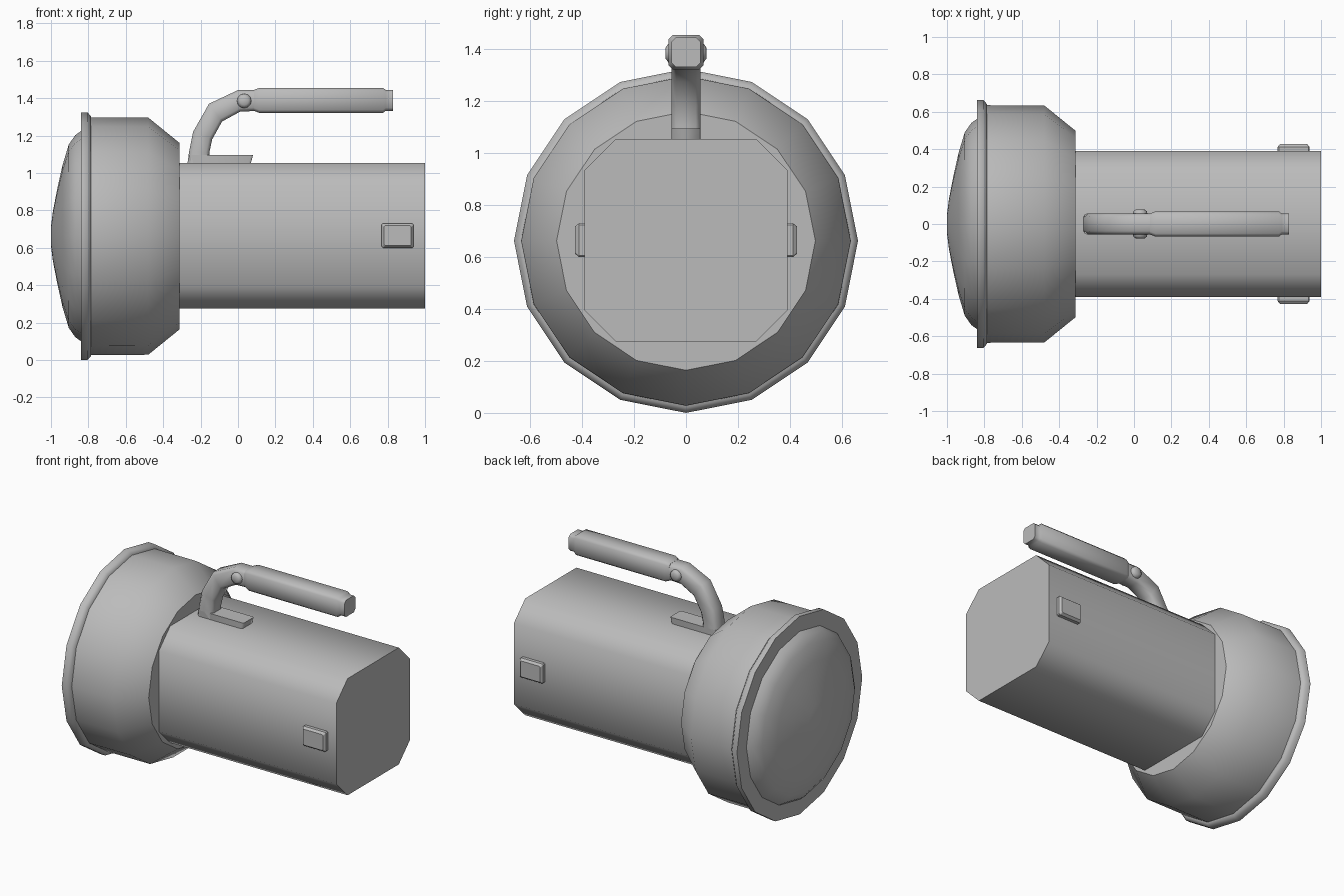
import bpy, bmesh, math
from mathutils import Vector

if "Cube" in bpy.data.objects:
    bpy.data.objects.remove(bpy.data.objects["Cube"])

grey = bpy.data.materials.new("mid_grey")
grey.use_nodes = True
colour = (0.5, 0.5, 0.5, 1)
grey.diffuse_color = colour
grey.node_tree.nodes["Principled BSDF"].inputs["Base Color"].default_value = colour

AXIS = 0.662   # height of the lamp axis


def loft(name, rings, angle=50):
    """Skin a closed tube through rings of equal vertex count."""
    bm = bmesh.new()
    loops = [[bm.verts.new(p) for p in ring] for ring in rings]
    n = len(loops[0])
    for a, b in zip(loops, loops[1:]):
        for i in range(n):
            j = (i + 1) % n
            bm.faces.new((a[i], a[j], b[j], b[i]))
    bm.faces.new(loops[0])
    bm.faces.new(loops[-1])
    bmesh.ops.recalc_face_normals(bm, faces=bm.faces)
    mesh = bpy.data.meshes.new(name)
    bm.to_mesh(mesh)
    bm.free()
    mesh.materials.append(grey)
    obj = bpy.data.objects.new(name, mesh)
    bpy.context.collection.objects.link(obj)
    bpy.ops.object.select_all(action="DESELECT")
    obj.select_set(True)
    bpy.context.view_layer.objects.active = obj
    bpy.ops.object.shade_smooth_by_angle(angle=math.radians(angle))
    return obj


def circle(x, r, sides=16):
    turn = [math.tau * i / sides for i in range(sides)]
    return [(x, r * math.sin(t), AXIS + r * math.cos(t)) for t in turn]


def lathe(name, profile):
    return loft(name, [circle(x, r) for x, r in profile])


def section(centre, u, v, hu, hv, cut):
    """Rectangle with cut corners in the plane of u and v."""
    c, u, v = Vector(centre), Vector(u), Vector(v)
    pts = [(hu, hv - cut), (hu - cut, hv), (cut - hu, hv), (-hu, hv - cut),
           (-hu, cut - hv), (cut - hu, -hv), (hu - cut, -hv), (hu, cut - hv)]
    return [c + u * a + v * b for a, b in pts]


Y, Z, X = (0, 1, 0), (0, 0, 1), (1, 0, 0)

# Lamp head, rim and lens
lathe("lamp_head", [(-0.80, 0.635), (-0.48, 0.634), (-0.312, 0.498)])
lathe("head_rim", [(-0.84, 0.662), (-0.805, 0.662), (-0.785, 0.64)])
lathe("lens", [(-0.835, 0.565), (-0.87, 0.54), (-0.905, 0.49), (-0.938, 0.38),
               (-0.967, 0.25), (-0.99, 0.13), (-1.0, 0.05)])

# Battery case
loft("battery_case", [section((x, 0, 0.664), Y, Z, 0.39, 0.39, 0.12)
                      for x in (-0.33, 1.0)])

# Side buttons with bevelled faces
for side, label in ((1, "left"), (-1, "right")):
    loft(label + "_button",
         [section((0.853, side * y, 0.665), X, Z, 0.085 - inset, 0.065 - inset, 0.006)
          for y, inset in ((0.38, 0), (0.412, 0), (0.427, 0.012))], 30)

# Handle foot
loft("handle_foot", [section((0, 0, z), X, Y, h, 0.056, 0.006) for z, h in
                     ((1.04, 0.075), (1.095, 0.082))]).location.x = 0
bpy.context.object.scale.x = 2.1
bpy.context.object.location.x = -0.092

# Curved handle arm, as outer and inner points in x and z
arm = [((-0.27, 1.05), (-0.15, 1.05)), ((-0.262, 1.11), (-0.153, 1.11)),
       ((-0.24, 1.22), (-0.138, 1.18)), ((-0.155, 1.37), (-0.085, 1.275)),
       ((0.0, 1.443), (0.012, 1.328)), ((0.12, 1.443), (0.12, 1.332))]
rings = []
for (ox, oz), (ix, iz) in arm:
    outer, inner = Vector((ox, 0, oz)), Vector((ix, 0, iz))
    across = outer - inner
    rings.append(section((outer + inner) / 2, across.normalized(), Y,
                         across.length / 2, 0.056, 0.018))
loft("handle_arm", rings)

# Handle grip with a stepped end
loft("handle_grip", [section((x, 0, 1.388), Z, Y, h, h, 0.016) for x, h in
                     ((0.085, 0.056), (0.115, 0.067), (0.775, 0.067),
                      (0.79, 0.056), (0.828, 0.056))])

# Rounded pivot pin through the arm
pin = [(-0.078, 0.022), (-0.068, 0.036), (-0.05, 0.04),
       (0.05, 0.04), (0.068, 0.036), (0.078, 0.022)]
loft("pivot_pin", [[(0.033 + r * math.cos(t), y, 1.385 + r * math.sin(t))
                    for t in [math.tau * i / 12 for i in range(12)]]
                   for y, r in pin])
